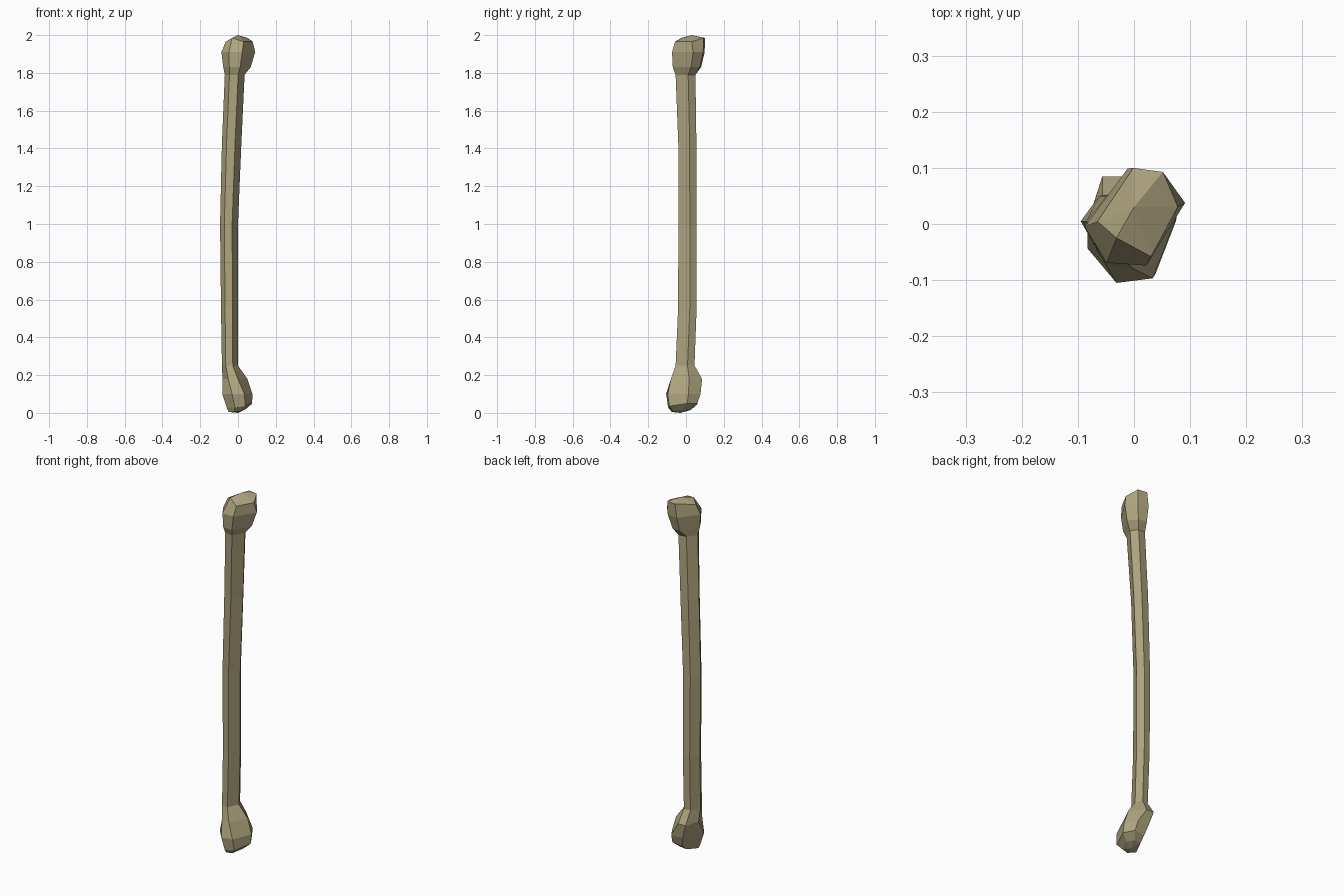
import bpy
import bmesh
from mathutils import Vector

default = bpy.data.objects.get("Cube")
if default:
    bpy.data.objects.remove(default, do_unlink=True)

# Six-sided cross-sections, counter-clockwise from the front right corner
SHAFT = [(.015, -.047), (.045, .013), (.025, .048), (-.015, .043), (-.047, -.002), (-.025, -.042)]
UPPER = [(.022, -.07), (.092, .043), (.05, .097), (-.012, .105), (-.09, 0), (-.05, -.065)]
CAP = [(.025, -.055), (.07, .03), (.045, .09), (-.005, .097), (-.065, .005), (-.033, -.023)]
FLARE = [(0, -.07), (.05, .02), (-.01, .085), (-.055, .085), (-.08, .01), (-.05, -.06)]
LOWER = [(.035, -.097), (.078, .01), (.04, .072), (-.03, .07), (-.082, -.045), (-.03, -.105)]

# Each ring: height, section, x range, y range
RINGS = [
    (.015, LOWER, (-.05, .04), (-.075, .025)),
    (.04, LOWER, (-.06, .075), (-.095, .06)),
    (.10, LOWER, (-.083, .076), (-.105, .077)),
    (.18, FLARE, (-.082, .05), (-.08, .085)),
    (.25, SHAFT, (-.085, .0), (-.055, .045)),
    (.55, SHAFT, (-.09, .0), (-.042, .056)),
    (1.0, SHAFT, (-.095, .0), (-.04, .055)),
    (1.43, SHAFT, (-.085, .018), (-.041, .055)),
    (1.79, SHAFT, (-.07, .035), (-.055, .05)),
    (1.83, UPPER, (-.078, .067), (-.07, .08)),
    (1.91, UPPER, (-.088, .091), (-.074, .099)),
    (1.965, CAP, (-.065, .078), (-.058, .1)),
]


def fit(values, limits):
    """Stretch values to span the limits."""
    low, high = min(values), max(values)
    scale = (limits[1] - limits[0]) / (high - low)
    return [limits[0] + (v - low) * scale for v in values]


def make_material(name, color):
    mat = bpy.data.materials.new(name)
    mat.use_nodes = True
    mat.diffuse_color = color
    mat.node_tree.nodes["Principled BSDF"].inputs["Base Color"].default_value = color
    return mat


bm = bmesh.new()
rings = []
for z, section, xs, ys in RINGS:
    px, py = zip(*section)
    rings.append([bm.verts.new((x, y, z)) for x, y in zip(fit(px, xs), fit(py, ys))])

# Raise the cap corners that carry the ridge and tilt the bottom
for corner in (2, 3, 5):
    rings[-1][corner].co.z += .02
for lower in rings[:2]:
    for v in lower:
        v.co.z += .12 * v.co.x + .1 * v.co.y

# Skin the shaft and both knobs
for below, above in zip(rings, rings[1:]):
    for i in range(6):
        j = (i + 1) % 6
        bm.faces.new((below[i], below[j], above[j], above[i]))

# Ridged top and shallow bottom
top = bm.verts.new((.0, .03, 2))
bottom = bm.verts.new((.0, -.03, 0))
for i in range(6):
    j = (i + 1) % 6
    bm.faces.new((rings[-1][i], rings[-1][j], top))
    bm.faces.new((rings[0][j], rings[0][i], bottom))
bmesh.ops.recalc_face_normals(bm, faces=bm.faces[:])

mesh = bpy.data.meshes.new("long_bone")
bm.to_mesh(mesh)
bm.free()
mesh.materials.append(make_material("aged bone", (.42, .37, .21, 1)))
bone = bpy.data.objects.new("long_bone", mesh)
bpy.context.collection.objects.link(bone)
